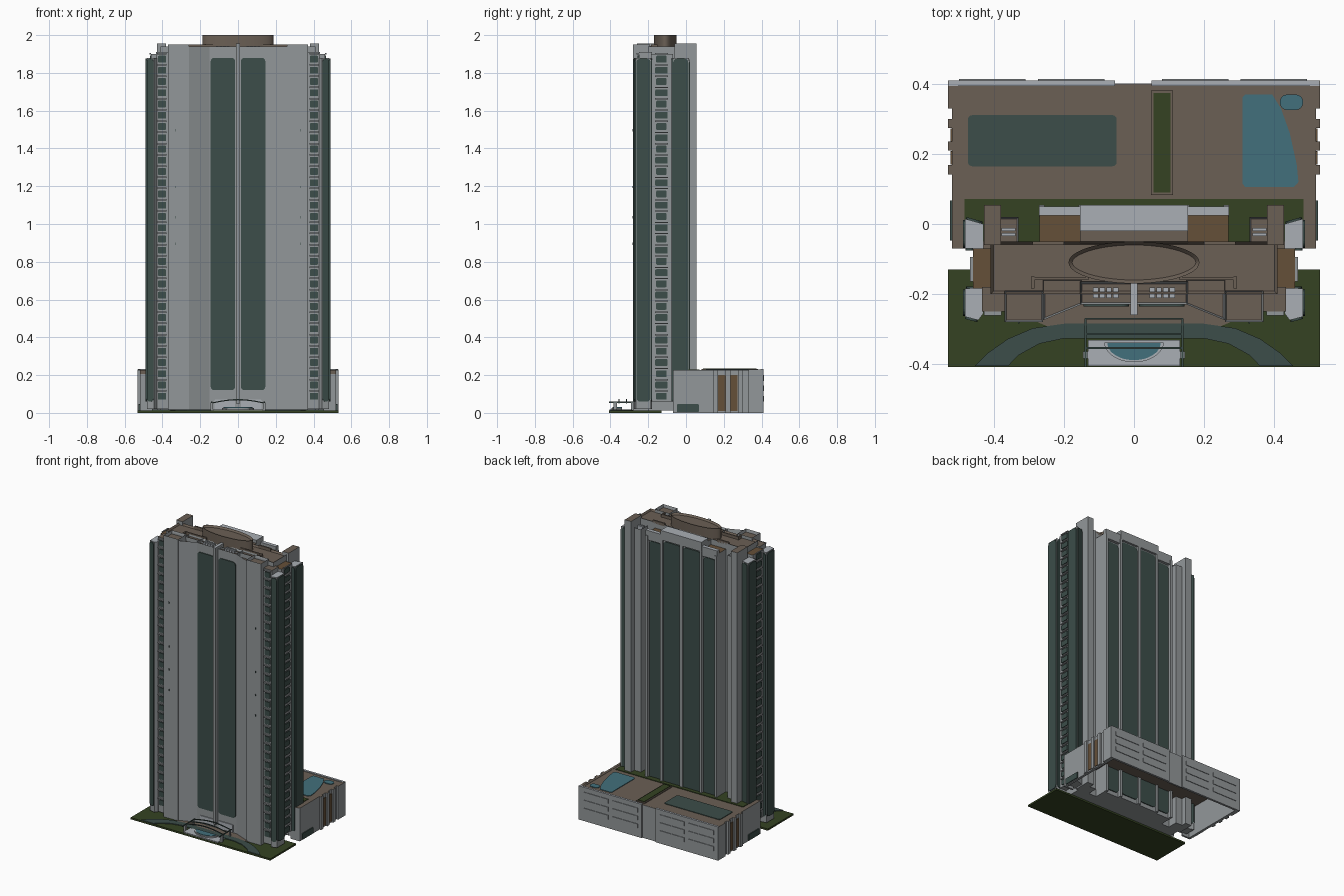
import bpy, bmesh, math
from mathutils import Matrix, Vector

if "Cube" in bpy.data.objects:
    bpy.data.objects.remove(bpy.data.objects["Cube"])


def material(name, r, g, b):
    m = bpy.data.materials.new(name)
    m.diffuse_color = (r, g, b, 1)
    m.use_nodes = True
    m.node_tree.nodes["Principled BSDF"].inputs["Base Color"].default_value = m.diffuse_color
    return m


GREY = material("wall grey", 0.29, 0.31, 0.32)
BROWN = material("roof brown", 0.145, 0.115, 0.09)
TERRACE = material("terrace brown", 0.13, 0.08, 0.04)
GLASS = material("dark teal glass", 0.045, 0.075, 0.067)
GREEN = material("lawn green", 0.035, 0.055, 0.016)
WATER = material("pool blue", 0.055, 0.16, 0.20)
PALE = material("pale stone", 0.40, 0.43, 0.46)


def build(name, pieces, side, top=None, mirror=False, lip=None):
    """Extrude outlines: pieces are (points, z0, z1, matrix)."""
    bm = bmesh.new()
    for pts, z0, z1, mat in pieces:
        base = bm.faces.new([bm.verts.new(mat @ Vector((x, y, z0))) for x, y in pts])
        ext = bmesh.ops.extrude_face_region(bm, geom=[base])["geom"]
        verts = [v for v in ext if isinstance(v, bmesh.types.BMVert)]
        bmesh.ops.translate(bm, verts=verts, vec=mat.to_3x3() @ Vector((0, 0, z1 - z0)))
    bmesh.ops.recalc_face_normals(bm, faces=bm.faces[:])
    if lip:  # parapet: inset the roof and sink it
        roofs = [f for f in bm.faces if f.normal.z > 0.9]
        bmesh.ops.inset_region(bm, faces=roofs, thickness=lip[0], use_even_offset=True)
        bmesh.ops.translate(bm, verts=list({v for f in roofs for v in f.verts}), vec=(0, 0, -lip[1]))
    if mirror:
        dup = bmesh.ops.duplicate(bm, geom=bm.verts[:] + bm.edges[:] + bm.faces[:])["geom"]
        for v in dup:
            if isinstance(v, bmesh.types.BMVert):
                v.co.x *= -1
        bmesh.ops.reverse_faces(bm, faces=[f for f in dup if isinstance(f, bmesh.types.BMFace)])
    bm.normal_update()
    for f in bm.faces:
        f.material_index = 1 if top and f.normal.z > 0.5 else 0
    me = bpy.data.meshes.new(name)
    bm.to_mesh(me)
    bm.free()
    me.materials.append(side)
    if top:
        me.materials.append(top)
    ob = bpy.data.objects.new(name, me)
    bpy.context.collection.objects.link(ob)
    return ob


I = Matrix.Identity(4)


def rect(x0, x1, y0, y1):
    return [(x0, y0), (x1, y0), (x1, y1), (x0, y1)]


def box(x0, x1, y0, y1, z0, z1):
    return (rect(x0, x1, y0, y1), z0, z1, I)


def ellipse(cx, cy, a, b, n=40, t0=0, t1=2 * math.pi):
    full = abs(t1 - t0) > 6
    return [(cx + a * math.cos(t), cy + b * math.sin(t)) for t in
            (t0 + (t1 - t0) * i / (n if full else n - 1) for i in range(n))]


def rounded(w, h, r, n=4):
    return [(sx * (w / 2 - r) + r * math.cos(a), sy * (h / 2 - r) + r * math.sin(a))
            for sx, sy, a0 in ((1, 1, 0), (-1, 1, 90), (-1, -1, 180), (1, -1, 270))
            for a in (math.radians(a0 + 90 * i / n) for i in range(n + 1))]


def panel(x, y, z0, z1, w, facing, r=0.02, d=0.006):
    """Upright thin plate facing an angle about z."""
    a = math.radians(facing)
    m = Matrix(((-math.sin(a), 0, math.cos(a), x), (math.cos(a), 0, math.sin(a), y),
                (0, 1, 0, (z0 + z1) / 2), (0, 0, 0, 1)))
    return (rounded(w, z1 - z0, min(r, w * .45)), 0, d, m)


# --- Tower masses ---
G = 0.012
build("tower_core", [box(-.41, .41, -.20, -.05, G, 1.94)], GREY, BROWN, lip=(.008, .012))
build("front_centre_wall", [box(-.155, .155, -.23, -.165, G, 1.94)], GREY, BROWN, lip=(.006, .012))
build("front_angled_block", [([(.15, -.16), (.15, -.23), (.26, -.275), (.26, -.16)], G, 1.94, I)],
      GREY, BROWN, mirror=True, lip=(.005, .03))
build("front_outer_block", [box(.26, .37, -.28, -.19, G, 1.95)], GREY, BROWN, mirror=True, lip=(.005, .02))
build("front_window_bay", [box(.37, .435, -.25, -.18, .02, 1.91)], GREY, BROWN, mirror=True)
build("side_bay", [box(.37, .46, -.185, -.07, .06, 1.90)], GREY, TERRACE, mirror=True)
build("front_wing", [([(.43, -.18), (.43, -.255), (.445, -.275), (.483, -.265), (.483, -.185)], .02, 1.88, I)],
      GREY, PALE, mirror=True)
build("back_wing", [([(.43, -.07), (.483, -.07), (.483, .015), (.43, .0)], .02, 1.88, I)],
      GREY, PALE, mirror=True)
build("back_column", [box(.38, .428, -.06, .055, G, 1.955)], GREY, BROWN, mirror=True)
build("utility_box", [box(.33, .385, -.055, .02, G, 1.90)], GREY, BROWN, mirror=True, lip=(.005, .02))
build("back_outer_bay", [box(.15, .27, -.055, .03, G, 1.90)], GREY, TERRACE, mirror=True)
build("back_outer_beam", [box(.15, .272, .025, .05, 1.86, 1.925)], GREY, PALE, mirror=True)
build("back_centre_bay", [box(-.155, .155, -.055, .04, G, 1.935)], GREY, BROWN)
build("back_centre_slab", [box(-.155, .155, -.02, .055, 1.89, 1.955)], GREY, PALE)
build("back_fins", [box(-.01, .01, .03, .055, G, 1.89)] +
      [box(s * a - .008, s * a + .008, .02, .055, G, 1.89) for s in (-1, 1) for a in (.15, .264)], GREY)
build("front_fin", [box(-.01, .01, -.26, -.165, .05, 1.955)], GREY, PALE)

# --- Roof crown and roof details ---
crown = build("roof_crown", [(ellipse(0, -.11, .187, .06, 48), 1.925, 2.0, I)], BROWN, BROWN, lip=(.01, .012))
build("roof_louvers", [box(.045 + i * .019, .06 + i * .019, y, y + .012, 1.93, 1.943)
                       for i in range(4) for y in (-.212, -.194)] +
      [box(.338, .378, y, y + .008, 1.88, 1.903) for y in (-.034, -.02)], PALE, mirror=True)
build("roof_curb", [box(.20, .29, -.06, -.05, 1.93, 1.95), box(.285, .295, -.185, -.15, 1.93, 1.95),
                    box(.13, .285, -.16, -.152, 1.93, 1.95)], BROWN, mirror=True)

# --- Large glass strips ---
build("front_glass", [panel(.08, -.23, .12, 1.88, .13, -90)], GLASS, mirror=True)
build("back_glass", [panel(.075, .04, .04, 1.88, .128, 90),
                     panel(.207, .03, .04, 1.85, .095, 90)], GLASS, mirror=True)
build("wing_glass", [panel(.483, -.225, .06, 1.875, .075, 0),
                     panel(.464, -.270, .06, 1.875, .036, -75.3),
                     panel(.457, -.185, .06, 1.875, .045, 90),
                     panel(.483, -.028, .06, 1.875, .08, 0),
                     panel(.457, .0076, .06, 1.875, .048, 106),
                     panel(.471, -.07, .06, 1.875, .022, -90)], GLASS, mirror=True)

# --- Stacked floor windows with sill ledges ---
windows, ledges = [], []
for i in range(31):
    z = .07 + i * .0595
    windows += [panel(.402, -.25, z, z + .036, .044, -90, .006),
                panel(.46, -.13, z, z + .036, .066 if i % 2 else .056, 0, .006)]
    ledges += [box(.378, .428, -.262, -.25, z + .043, z + .051),
               box(.46, .468, -.165, -.095, z + .043, z + .049)]
build("floor_windows", windows, GLASS, mirror=True)
build("window_ledges", ledges, GREY, mirror=True)
build("vents", [box(.327, .332, -.284, -.28, z, z + .012) for z in (.89, 1.03, 1.19, 1.49)], GLASS, mirror=True)

# --- Podium: open-bottomed shell ---
build("podium_deck", [box(-.518, .518, -.07, .40, .205, .226)], BROWN)
build("podium_side_wall", [box(.503, .52, -.07, .41, 0, .228), box(.515, .532, .33, .41, 0, .23)] +
      [box(.515, .532, y, y + .026, 0, .228) for y in (.142, .21, .274)] +
      [box(.45, .505, -.07, -.058, 0, .225)], GREY, BROWN, mirror=True)
build("podium_side_recess", [panel(.52, y, .01, .20, .038, 0, .002, .004) for y in (.189, .2545)],
      TERRACE, mirror=True)
build("podium_side_window", [panel(.52, .01, .004, .046, .115, 0, .003)], GLASS, mirror=True)
build("podium_back_wall", [box(-.53, -.055, .395, .41, 0, .232), box(.05, .53, .395, .41, 0, .232),
                           box(-.055, .05, .39, .402, 0, .225)], GREY, PALE)
# Horizontal bars on the back wall
build("back_wall_bars", [box(x0, x0 + .19, .41, .414, z, z + .03)
                         for x0 in (-.50, -.275, .08, .305) for z in (.06, .115, .17)], GREY)

# --- Podium deck features ---
Z = .226
build("deck_planting", [box(-.485, .485, -.05, .072, Z - .01, Z + .004)], GREEN)
build("sport_court", [([(x - .262, y + .238) for x, y in rounded(.425, .146, .012)], Z, Z + .004, I)], GLASS)
build("planter_wall", [box(.048, .112, .083, .382, Z - .005, Z + .006)], BROWN)
build("planter_strip", [box(.056, .104, .09, .374, Z, Z + .010)], GREEN)
build("swimming_pool", [([(.31, .115), (.318, .106), (.457, .106), (.47, .12), (.465, .17), (.445, .26),
                          (.42, .33), (.395, .37), (.318, .37), (.31, .362)], Z, Z + .004, I),
                        ([(x + .45, y + .348) for x, y in rounded(.066, .044, .02)], Z, Z + .005, I)], WATER)

# --- Front grounds ---
build("front_lawn", [box(-.532, .532, -.408, -.13, 0, .012)], GREEN)
build("entrance_paving", [([(0, -.30), (.23, -.30), (.30, -.27), (.30, -.22), (0, -.22)], .01, .0145, I)],
      BROWN, mirror=True)
build("driveway", [([(0, -.285), (.2, -.285), (.29, -.298), (.36, -.328), (.42, -.37), (.455, -.406), (.36, -.406),
                     (.33, -.375), (.27, -.342), (.2, -.327), (0, -.327)], .01, .017, I)], GLASS, mirror=True)
build("entrance_plaza", [box(-.132, .132, -.406, -.332, .005, .019)], GREY, PALE)
build("fountain_basin", [(ellipse(0, -.338, .085, .057, 20, math.pi, 2 * math.pi), .015, .027, I)], GREY, PALE)
build("fountain_water", [(ellipse(0, -.340, .076, .049, 20, math.pi, 2 * math.pi), .02, .030, I)], WATER)

# --- Entrance canopy: posts, rails and arched beams ---
build("canopy_posts", [box(.132, .146, -.385, -.365, .01, .055), box(.135, .143, -.29, -.28, .01, .055)],
      GREY, mirror=True)
build("canopy_rails", [box(.136, .142, -.408, -.27, .053, .059)], GLASS, mirror=True)
arch = [(-.14 + .02 * i, .055 + .018 * math.cos((i - 7) / 7 * math.pi / 2)) for i in range(15)]
band = arch + [(x, z - .006) for x, z in reversed(arch)]
upright = Matrix(((1, 0, 0, 0), (0, 0, -1, 0), (0, 1, 0, 0), (0, 0, 0, 1)))
build("canopy_arches", [(band, d, d + .005, upright) for d in (.268, .312, .352)], GLASS)
build("entrance_doors", [panel(.07, -.23, .018, .07, .11, -90, .004)], PALE, mirror=True)

# Smooth the curved crown only
bpy.context.view_layer.objects.active = crown
crown.select_set(True)
bpy.ops.object.shade_smooth_by_angle(angle=math.radians(30))
